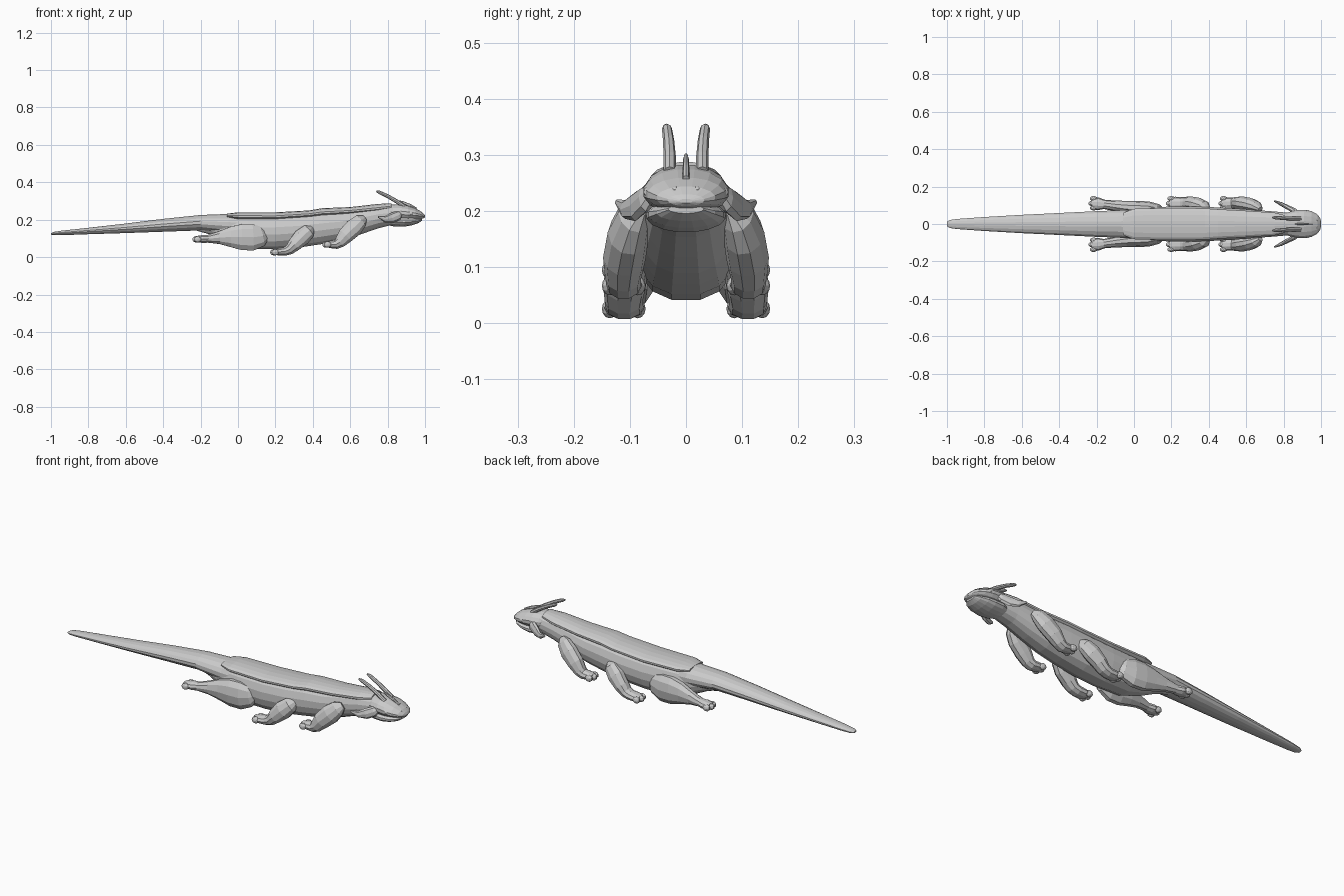
import bpy, bmesh, math
from mathutils import Vector, Matrix


def finish(bm, name, mirror=False):
    bmesh.ops.recalc_face_normals(bm, faces=bm.faces)
    me = bpy.data.meshes.new(name)
    bm.to_mesh(me)
    bm.free()
    ob = bpy.data.objects.new(name, me)
    bpy.context.collection.objects.link(ob)
    if mirror:
        m = ob.modifiers.new("mirror", 'MIRROR')
        m.use_axis = (False, True, False)
    return ob


def skin(bm, rings):
    n = len(rings[0])
    vs = [[bm.verts.new(p) for p in r] for r in rings]
    for a, b in zip(vs, vs[1:]):
        for i in range(n):
            j = (i + 1) % n
            bm.faces.new((a[i], a[j], b[j], b[i]))
    bm.faces.new(vs[0])
    bm.faces.new(vs[-1])


def hull(name, stations, n=16, shoulder=1.0):
    """Upright rings: (x, bottom, top, half width)."""
    bm = bmesh.new()
    rings = []
    for x, lo, hi, w in stations:
        ring = []
        for i in range(n):
            a = 2 * math.pi * (i + 0.5) / n
            c, s = math.cos(a), math.sin(a)
            c = math.copysign(abs(c) ** shoulder, c)
            ring.append((x, w * c, (lo + hi) / 2 + (hi - lo) / 2 * s))
        rings.append(ring)
    skin(bm, rings)
    return finish(bm, name)


def limb(name, pts, n=10, mirror=True):
    """Tube along a path: (x, y, z, half width in y, half depth)."""
    bm = bmesh.new()
    P = [Vector(p[:3]) for p in pts]
    rings = []
    for k, p in enumerate(pts):
        t = (P[min(k + 1, len(P) - 1)] - P[max(k - 1, 0)]).normalized()
        side = (Vector((0, 1, 0)) - t * t.y).normalized()
        up = t.cross(side)
        rings.append([P[k] + side * p[3] * math.cos(2 * math.pi * i / n)
                      + up * p[4] * math.sin(2 * math.pi * i / n) for i in range(n)])
    skin(bm, rings)
    return finish(bm, name, mirror)


def blob(name, loc, size, tilt=0.0, mirror=True):
    bm = bmesh.new()
    bmesh.ops.create_uvsphere(bm, u_segments=10, v_segments=6, radius=1)
    bm.transform(Matrix.Translation(loc) @ Matrix.Rotation(tilt, 4, 'Y')
                 @ Matrix.Diagonal((*size, 1)))
    return finish(bm, name, mirror)


# Tail and trunk
hull("tail", [
    (-1.0, .120, .128, .012), (-.985, .117, .135, .022), (-.94, .117, .142, .028),
    (-.8, .122, .157, .038), (-.6, .128, .180, .050), (-.4, .135, .205, .060),
    (-.2, .142, .226, .070), (-.05, .12, .232, .076), (.08, .10, .232, .07)])
hull("trunk", [
    (-.22, .14, .19, .02), (-.14, .118, .21, .050), (-.05, .075, .225, .074),
    (.05, .042, .238, .088), (.2, .040, .240, .095), (.33, .050, .246, .095),
    (.45, .068, .256, .090), (.55, .088, .258, .084), (.65, .118, .270, .076),
    (.75, .153, .280, .068), (.84, .175, .282, .060), (.88, .19, .27, .04)], shoulder=.8)
# Raised back plate over the spine
hull("back_plate", [
    (-.06, .210, .232, .060), (0, .195, .240, .083), (.2, .192, .240, .088),
    (.38, .205, .250, .085), (.45, .212, .262, .080), (.6, .222, .268, .072),
    (.75, .235, .285, .062), (.82, .25, .288, .045)])

# Head and lower jaw
hull("head", [
    (.79, .20, .268, .045), (.83, .192, .282, .066), (.87, .190, .283, .075),
    (.91, .192, .275, .077), (.95, .198, .260, .070), (.98, .203, .244, .053),
    (.995, .209, .230, .033), (1.0, .214, .222, .012)])
hull("jaw", [
    (.79, .172, .225, .045), (.84, .162, .225, .068), (.89, .162, .222, .072),
    (.93, .170, .218, .068), (.965, .182, .213, .053), (.985, .196, .211, .032)])
blob("eye", (.925, .068, .234), (.014, .008, .009), .3)
blob("nostril", (.978, .02, .240), (.008, .005, .004), .5)

# Horns and crest
limb("horn", [(.89, .029, .270, .011, .011), (.85, .029, .297, .011, .011),
              (.80, .031, .326, .010, .010), (.755, .034, .347, .009, .009),
              (.74, .035, .352, .004, .004)], 8)
limb("crest_horn", [(.955, 0, .258, .006, .006), (.92, 0, .276, .006, .008),
                    (.88, 0, .293, .005, .007), (.862, 0, .300, .003, .003)], 8, False)

# Ear fins behind the jaw
limb("ear_fin", [(.875, .055, .238, .012, .010), (.855, .072, .222, .014, .026),
                 (.82, .090, .208, .012, .027), (.785, .108, .203, .010, .017),
                 (.75, .123, .216, .004, .005)], 8)

# Legs
limb("front_leg", [
    (.675, .078, .208, .015, .018), (.655, .092, .192, .030, .040), (.62, .103, .158, .037, .050),
    (.575, .110, .115, .038, .045), (.545, .112, .080, .032, .033), (.525, .111, .068, .031, .026),
    (.495, .110, .068, .032, .021), (.470, .110, .068, .028, .015)])
limb("middle_leg", [
    (.395, .075, .155, .015, .018), (.375, .092, .137, .033, .040), (.34, .104, .105, .038, .048),
    (.300, .110, .065, .038, .038), (.275, .111, .040, .034, .029), (.25, .110, .030, .034, .024),
    (.22, .110, .028, .036, .021), (.19, .110, .028, .030, .014)])
limb("hind_leg", [
    (.155, .070, .122, .012, .025), (.13, .078, .112, .028, .055), (.08, .084, .106, .036, .074),
    (.02, .087, .107, .037, .073), (-.04, .090, .108, .034, .057), (-.10, .097, .104, .028, .036),
    (-.16, .105, .098, .025, .022), (-.19, .108, .097, .034, .022), (-.225, .109, .097, .030, .016)])

# Toes, three per foot
for leg, x, z in (("front", .475, .067), ("middle", .195, .026), ("hind", -.220, .095)):
    for i, dy in enumerate((-.024, 0, .026)):
        blob(f"{leg}_toe_{i + 1}", (x - (.004 if dy == 0 else -.004), .110 + dy, z),
             (.021, .014, .017))
